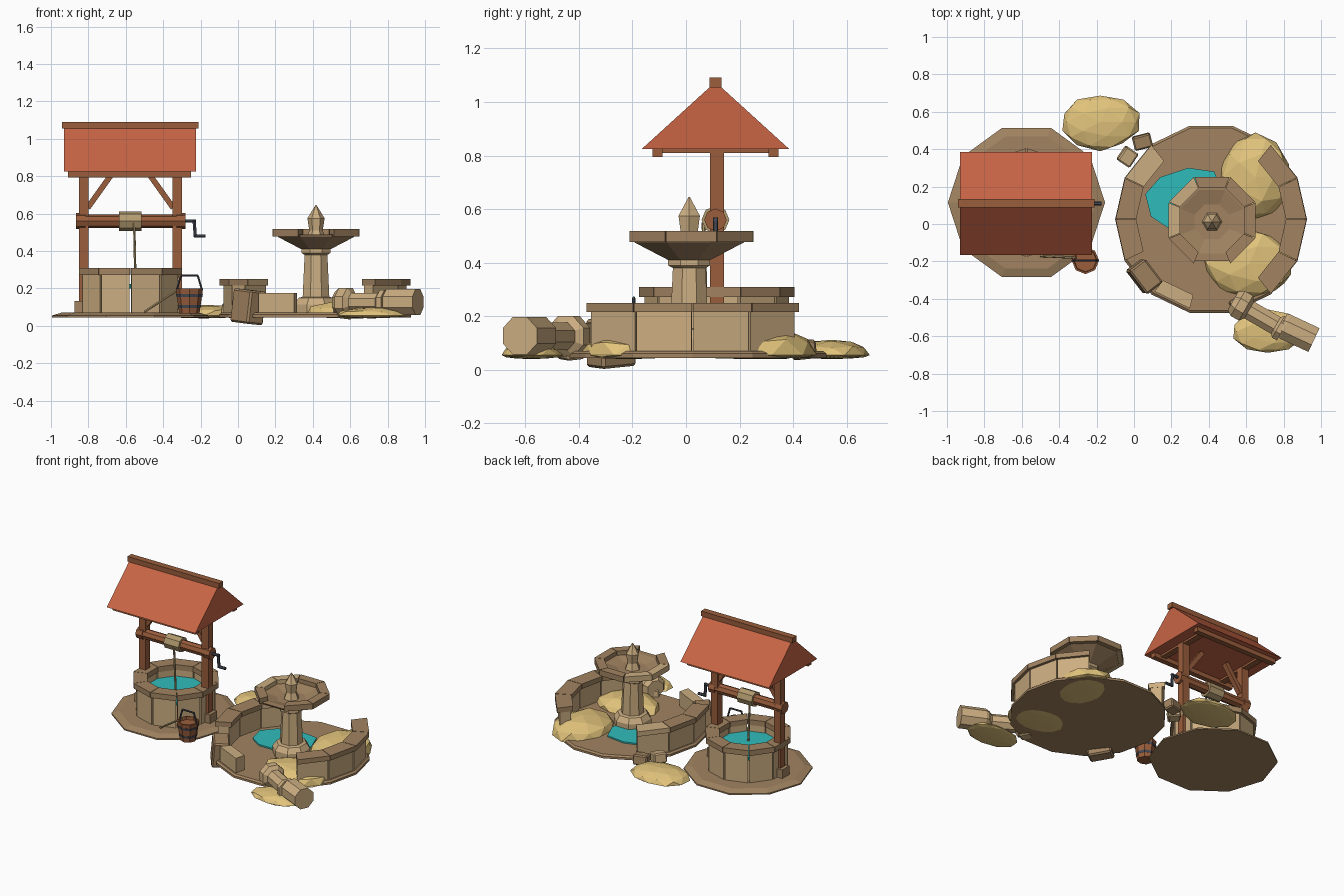
import bpy, bmesh, math, random
from mathutils import Vector, Matrix, Euler

if "Cube" in bpy.data.objects:
    bpy.data.objects.remove(bpy.data.objects["Cube"])
random.seed(4)

def mat(name, c):
    m = bpy.data.materials.new(name)
    m.diffuse_color = (*c, 1)
    m.use_nodes = True
    m.node_tree.nodes["Principled BSDF"].inputs["Base Color"].default_value = m.diffuse_color
    return m

STONE = mat("light_stone", (.60, .42, .22))
BROWN = mat("brown_stone", (.36, .23, .12))
SAND = mat("sand", (.76, .55, .20))
WOOD = mat("wood", (.32, .11, .045))
ROOF = mat("roof_red", (.58, .13, .06))
ROPE = mat("rope", (.45, .33, .16))
WATER = mat("water", (.03, .50, .50))
METAL = mat("metal", (.06, .07, .09))

def finish(name, bm, m):
    bmesh.ops.recalc_face_normals(bm, faces=bm.faces)
    me = bpy.data.meshes.new(name)
    bm.to_mesh(me)
    bm.free()
    me.materials.append(m)
    ob = bpy.data.objects.new(name, me)
    bpy.context.collection.objects.link(ob)
    return ob

def box(name, loc, size, m, rot=(0, 0, 0), bev=0):
    bm = bmesh.new()
    bmesh.ops.create_cube(bm, size=1)
    bmesh.ops.scale(bm, vec=size, verts=bm.verts)
    if bev:
        bmesh.ops.bevel(bm, geom=bm.edges[:], offset=bev, segments=1, affect='EDGES')
    bm.transform(Matrix.Translation(loc) @ Euler(rot).to_matrix().to_4x4())
    return finish(name, bm, m)

def prism(name, pts, z0, z1, m):
    bm = bmesh.new()
    lo = [bm.verts.new((x, y, z0)) for x, y in pts]
    hi = [bm.verts.new((x, y, z1)) for x, y in pts]
    bm.faces.new(lo)
    bm.faces.new(hi)
    for i in range(len(pts)):
        j = (i + 1) % len(pts)
        bm.faces.new((lo[i], lo[j], hi[j], hi[i]))
    return finish(name, bm, m)

def lathe(name, prof, n, loc, m, axis=(0, 0, 1), phase=0):
    """Revolve (radius, height) pairs around an axis, capping both ends."""
    bm = bmesh.new()
    rings = [[bm.verts.new((r * math.cos(phase + math.tau * i / n),
                            r * math.sin(phase + math.tau * i / n), z)) for i in range(n)]
             for r, z in prof]
    for a, b in zip(rings, rings[1:]):
        for i in range(n):
            j = (i + 1) % n
            bm.faces.new((a[i], a[j], b[j], b[i]))
    bm.faces.new(rings[0])
    bm.faces.new(rings[-1])
    rot = Vector(axis).to_track_quat('Z', 'Y').to_matrix().to_4x4()
    if tuple(axis) == (0, 0, 1):
        rot = Matrix()
    bm.transform(Matrix.Translation(loc) @ rot)
    return finish(name, bm, m)

def rod(name, a, b, r, m, n=6):
    d = Vector(b) - Vector(a)
    return lathe(name, [(r, 0), (r, d.length)], n, a, m, d)

def arc_stone(name, c, r0, r1, a0, a1, z0, z1, m):
    pts = [(c[0] + r * math.cos(a), c[1] + r * math.sin(a))
           for r, a in ((r0, a0), (r1, a0), (r1, a1), (r0, a1))]
    return prism(name, pts, z0, z1, m)

def mound(name, loc, rx, ry, h):
    bm = bmesh.new()
    bmesh.ops.create_icosphere(bm, subdivisions=2, radius=1)
    for v in bm.verts:
        k = random.uniform(.92, 1.04)
        v.co = Vector((v.co.x * rx * k, v.co.y * ry * k, v.co.z * (h * k if v.co.z > 0 else .015)))
    bmesh.ops.translate(bm, vec=loc, verts=bm.verts)
    return finish(name, bm, SAND)

# ---- well: base, stone wall, rim, water
W = (-.575, .115)
lathe("well_base", [(.42, .045), (.42, .055), (.37, .07)], 10, (*W, 0), BROWN)
for i in range(10):
    a = math.pi / 2 + i * math.tau / 10
    b = a + math.tau / 10
    arc_stone("well_wall_stone", W, .20, .27, a + .02, b - .02, .06, .275, STONE)
    arc_stone("well_rim_stone", W, .195, .29, a + .006, b - .006, .272, .31, BROWN)
lathe("well_water", [(.205, .20), (.205, .225)], 10, (*W, 0), WATER, phase=math.pi / 2)

# ---- well: timber frame and roof
for s in (-1, 1):
    x = W[0] + s * .25
    box("post", (x, W[1], .445), (.052, .052, .77), WOOD)
    box("post_foot", (W[0] + s * .275, W[1], .10), (.05, .08, .065), BROWN)
    box("brace", (W[0] + s * .165, W[1], .72), (.03, .035, .22), WOOD, (0, -s * .62, 0))
    box("eave_beam", (-.58, .11 + s * .217, .812), (.66, .038, .036), WOOD)
    box("tie_beam", (x, .11, .825), (.045, .44, .03), WOOD)
bm = bmesh.new()
ends = [[bm.verts.new((x, y, z)) for y, z in ((-.165, .825), (.385, .825), (.11, 1.075))]
        for x in (-.93, -.225)]
bm.faces.new(ends[0])
bm.faces.new(ends[1])
for i in range(3):
    j = (i + 1) % 3
    bm.faces.new((ends[0][i], ends[0][j], ends[1][j], ends[1][i]))
finish("gable_roof", bm, ROOF)
box("ridge_beam", (-.577, .11, 1.073), (.73, .046, .036), WOOD)

# ---- windlass, crank and rope
rod("axle", (-.865, .11, .56), (-.28, .11, .56), .036, WOOD, 8)
for x in (-.865, -.33):
    rod("axle_hub", (x, .11, .56), (x + .05, .11, .56), .042, WOOD, 8)
rod("rope_drum", (-.635, .11, .56), (-.515, .11, .56), .052, ROPE, 8)
rod("well_rope", (-.555, .065, .55), (-.548, .075, .22), .007, ROPE)
rod("crank_shaft", (-.29, .11, .56), (-.225, .11, .56), .010, METAL)
rod("crank_arm", (-.235, .11, .568), (-.228, .11, .475), .010, METAL)
rod("crank_handle", (-.235, .11, .48), (-.175, .11, .48), .010, METAL)

# ---- bucket
B = (-.26, -.195, 0)
lathe("bucket", [(.054, .065), (.073, .20), (.063, .20), (.06, .18)], 8, B, WOOD)
for z, r in ((.095, .060), (.155, .069)):
    lathe("bucket_band", [(r, z), (r + .003, z + .016)], 8, B, METAL)
arch = [(-.068, .19), (-.045, .268), (.045, .268), (.068, .19)]
for p, q in zip(arch, arch[1:]):
    rod("bucket_handle", (B[0] + p[0], B[1], p[1]), (B[0] + q[0], B[1], q[1]), .006, METAL)
rod("loose_rope", (-.50, -.17, .075), (-.31, -.18, .20), .007, ROPE)

# ---- fountain: base, broken ring wall, puddle
F = (.412, .025)
lathe("fountain_base", [(.513, .045), (.513, .06), (.50, .07)], 14, (*F, 0), BROWN)
step = math.tau / 14
for k in (12, 13, 0, 1, 5, 6, 7, 9):
    a, b = k * step, (k + 1) * step
    top = .175 if k == 9 else .218
    arc_stone("basin_wall_stone", F, .415, .49, a + .008, b - .008, .06, top, STONE)
    if k != 9:
        arc_stone("basin_rim_stone", F, .40, .51, a + .004, b - .004, .215, .25,
                  STONE if k == 5 else BROWN)
prism("puddle", [(.06, .16), (.14, .25), (.29, .30), (.43, .28), (.48, .15), (.44, 0),
                 (.28, -.02), (.18, -.02), (.09, .04)], .065, .08, WATER)

# ---- fountain: pedestal, bowl, finial
C = (.417, .012, 0)
P = math.pi / 8
lathe("pedestal", [(.125, .065), (.125, .115), (.10, .15), (.077, .155), (.066, .38),
                   (.085, .39), (.085, .415)], 8, C, STONE, phase=P)
lathe("bowl", [(.085, .41), (.22, .475), (.228, .488), (.185, .488), (.10, .465)],
      8, C, BROWN, phase=P)
for i in range(8):
    if i == 5:
        continue
    a = P + i * math.pi / 4
    arc_stone("bowl_rim_stone", (.417, .02), .185, .25, a + .008, a + math.pi / 4 - .008,
              .478, .518, STONE if i in (2, 3) else BROWN)
lathe("finial", [(.055, .46), (.036, .51), (.046, .575), (.003, .645)], 6, C, STONE)

# ---- fallen column pieces
d = Vector((.26, -.15, 0)).normalized()
lathe("fallen_capital", [(.06, -.03), (.083, 0), (.083, .05), (.056, .07), (.056, .235),
                         (.072, .25), (.072, .28)], 8, (.555, -.425, .125), STONE, d, P)
lathe("fallen_drum", [(.066, 0), (.076, .02), (.076, .19)], 8, (.79, -.54, .127), STONE,
      (.9, -.42, 0), P)

# ---- fallen blocks and rubble
box("fallen_wall_block", (.055, -.28, .102), (.11, .16, .18), BROWN, (.08, .08, .66), .01)
box("rubble_a", (.045, .44, .075), (.10, .075, .07), BROWN, (.1, 0, .25), .008)
box("rubble_b", (-.035, .36, .08), (.08, .09, .07), STONE, (0, .15, -.6), .008)
box("rubble_c", (.56, -.43, .075), (.08, .08, .07), STONE, (.1, .1, .6), .008)

# ---- sand drifts
mound("sand_back", (-.18, .545, .055), .215, .152, .06)
mound("sand_basin_back", (.65, .25, .055), .20, .245, .11)
mound("sand_basin_front", (.615, -.215, .055), .255, .185, .09)
mound("sand_under_column", (.715, -.575, .055), .19, .118, .045)
